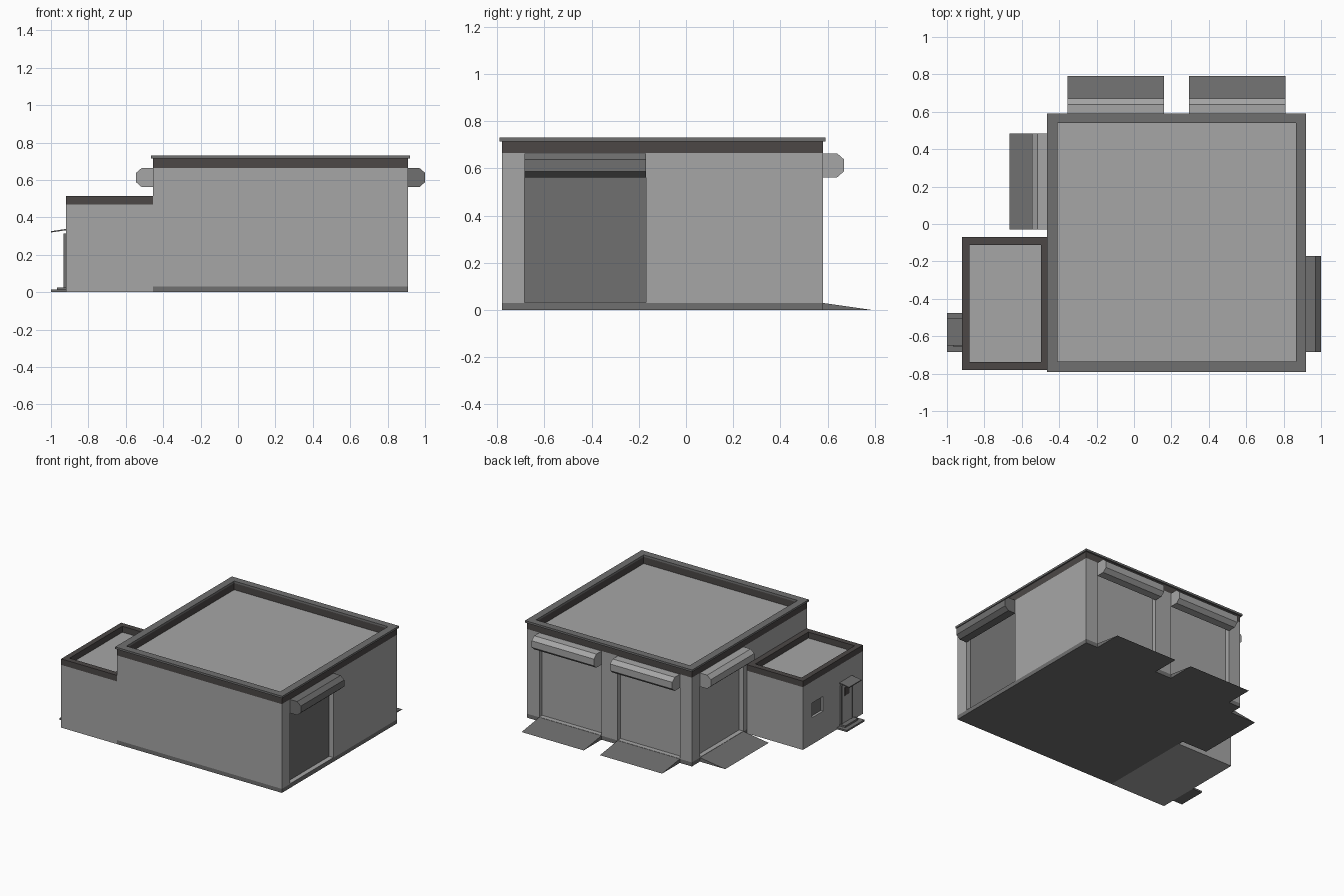
import bpy, bmesh

if "Cube" in bpy.data.objects:
    bpy.data.objects.remove(bpy.data.objects["Cube"])


def material(name, rgb):
    m = bpy.data.materials.new(name)
    m.diffuse_color = (*rgb, 1)
    m.use_nodes = True
    m.node_tree.nodes["Principled BSDF"].inputs["Base Color"].default_value = m.diffuse_color
    return m


LIGHT = material("light_grey_wall", (0.38, 0.38, 0.38))
MID = material("mid_grey_concrete", (0.16, 0.16, 0.16))
DARK = material("dark_brown_trim", (0.072, 0.064, 0.062))


def finish(name, bm, mat):
    bmesh.ops.recalc_face_normals(bm, faces=bm.faces)
    me = bpy.data.meshes.new(name)
    bm.to_mesh(me)
    bm.free()
    if mat:
        me.materials.append(mat)
    ob = bpy.data.objects.new(name, me)
    bpy.context.collection.objects.link(ob)
    return ob


def add_prism(bm, points, offset):
    """Extrude a closed polygon of 3D points by an offset vector."""
    face = bm.faces.new([bm.verts.new(p) for p in points])
    new = bmesh.ops.extrude_face_region(bm, geom=[face])["geom"]
    verts = [v for v in new if isinstance(v, bmesh.types.BMVert)]
    bmesh.ops.translate(bm, verts=verts, vec=offset)
    # the starting face is kept by the extrude as the closing cap


def add_box(bm, x, y, z):
    r = bmesh.ops.create_cube(bm, size=1)["verts"]
    for v in r:
        v.co = [a[0] if c < 0 else a[1] for a, c in zip((x, y, z), v.co)]


def box(name, x, y, z, mat):
    bm = bmesh.new()
    add_box(bm, x, y, z)
    return finish(name, bm, mat)


def ring(name, outer, inner, z0, z1, mat):
    """Rectangular frame; outer and inner are (x0, x1, y0, y1)."""
    bm = bmesh.new()
    loops = []
    for (x0, x1, y0, y1) in (outer, inner):
        for z in (z0, z1):
            loops.append([bm.verts.new(p) for p in
                          ((x0, y0, z), (x1, y0, z), (x1, y1, z), (x0, y1, z))])
    ob, ot, ib, it = loops
    for a, b in ((ob, ot), (ot, it), (it, ib), (ib, ob)):
        for i in range(4):
            j = (i + 1) % 4
            bm.faces.new((a[i], a[j], b[j], b[i]))
    return finish(name, bm, mat)


def cut(ob, name, boxes):
    """Subtract a set of boxes from an object."""
    bm = bmesh.new()
    for b in boxes:
        add_box(bm, *b)
    cutter = finish(name, bm, None)
    cutter.hide_render = True
    cutter.display_type = 'WIRE'
    mod = ob.modifiers.new("openings", 'BOOLEAN')
    mod.operation = 'DIFFERENCE'
    mod.solver = 'EXACT'
    mod.object = cutter
    # bake the cut and remove the helper
    dg = bpy.context.evaluated_depsgraph_get()
    baked = bpy.data.meshes.new_from_object(ob.evaluated_get(dg))
    ob.modifiers.clear()
    ob.data = baked
    bpy.data.objects.remove(cutter)


# Main hall footprint
X0, X1, Y0, Y1 = -0.455, 0.91, -0.78, 0.58
DEPTH, FLOOR, TOP, DOOR_TOP = 0.04, 0.03, 0.665, 0.60

box("plinth", (X0, X1), (Y0, Y1), (0, FLOOR), MID)
hall = box("hall_walls", (X0, X1), (Y0, Y1), (FLOOR, TOP), LIGHT)

# Bay doors: side (axis, wall position, outward sign), span, colour, ramp
bays = [("back_left_bay", 1, Y1, 1, (-0.355, 0.16), LIGHT, True),
        ("back_right_bay", 1, Y1, 1, (0.295, 0.81), LIGHT, True),
        ("left_bay", 0, X0, -1, (-0.03, 0.485), LIGHT, True),
        ("right_bay", 0, X1, 1, (-0.685, -0.17), MID, False)]


def oriented(axis, across, span, z):
    across = tuple(sorted(across))
    return (across, span, z) if axis == 0 else (span, across, z)


cut(hall, "bay_cutter",
    [oriented(a, (w - s * DEPTH, w + s * 0.05), sp, (FLOOR + 0.002, DOOR_TOP))
     for _, a, w, s, sp, _, _ in bays])

# Shutter housing profile: distance from wall, height
HOUSING = [(0, 0.562), (0.06, 0.562), (0.09, 0.588), (0.09, 0.638),
           (0.06, 0.664), (0, 0.664)]
RAMP = [(0, 0), (0.21, 0), (0, FLOOR)]

for name, axis, wall, sign, span, mat, has_ramp in bays:
    d0 = wall - sign * DEPTH
    box(name + "_door", *oriented(axis, (d0, d0 + sign * 0.005), span,
                                  (FLOOR + 0.002, DOOR_TOP)), mat)
    parts = [("_shutter_housing", HOUSING, mat)]
    if has_ramp:
        parts.append(("_ramp", RAMP, MID))
    for suffix, profile, m in parts:
        bm = bmesh.new()
        length = span[1] - span[0]
        if axis == 0:
            pts = [(wall + sign * d, span[0], z) for d, z in profile]
            off = (0, length, 0)
        else:
            pts = [(span[0], wall + sign * d, z) for d, z in profile]
            off = (length, 0, 0)
        add_prism(bm, pts, off)
        finish(name + suffix, bm, m)

# Hall parapet: dark band with an overhanging coping
inner = (X0 + 0.045, X1 - 0.045, Y0 + 0.045, Y1 - 0.04)
ring("hall_parapet", (X0, X1, Y0, Y1), inner, TOP, 0.715, DARK)
ring("hall_coping", (X0 - 0.01, X1 + 0.01, Y0 - 0.01, Y1 + 0.012), inner,
     0.715, 0.73, MID)

# Low annex with dark parapet
AX, AY0, AY1 = -0.92, -0.78, -0.07
annex = box("annex_walls", (AX, X0), (AY0, AY1), (0, 0.47), LIGHT)
ring("annex_parapet", (AX, X0, AY0, AY1),
     (AX + 0.04, X0 - 0.042, AY0 + 0.042, AY1 - 0.042), 0.47, 0.515, DARK)

# Annex window, recessed
cut(annex, "window_cutter", [((AX - 0.05, AX + 0.025), (-0.31, -0.18), (0.20, 0.31))])
box("annex_window_pane", (AX + 0.018, AX + 0.025), (-0.31, -0.18), (0.20, 0.31), MID)

# Annex door, with small window, canopy and two steps
box("annex_door", (AX - 0.009, AX), (-0.63, -0.525), (0.025, 0.315), LIGHT)
box("annex_door_window", (AX - 0.012, AX - 0.008), (-0.605, -0.55), (0.225, 0.285), DARK)
for side, y in (("left", (-0.525, -0.51)), ("right", (-0.645, -0.63))):
    box("annex_door_frame_" + side, (AX - 0.012, AX), y, (0.025, 0.315), MID)
bm = bmesh.new()
add_prism(bm, [(AX, -0.65, 0.331), (AX, -0.65, 0.338), (-1.0, -0.65, 0.326),
               (-1.0, -0.65, 0.319)], (0, 0.147, 0))
finish("annex_canopy", bm, MID)
box("annex_lower_step", (-1.0, AX), (-0.685, -0.475), (0, 0.013), MID)
box("annex_upper_step", (-0.967, AX), (-0.655, -0.505), (0.013, 0.026), MID)
